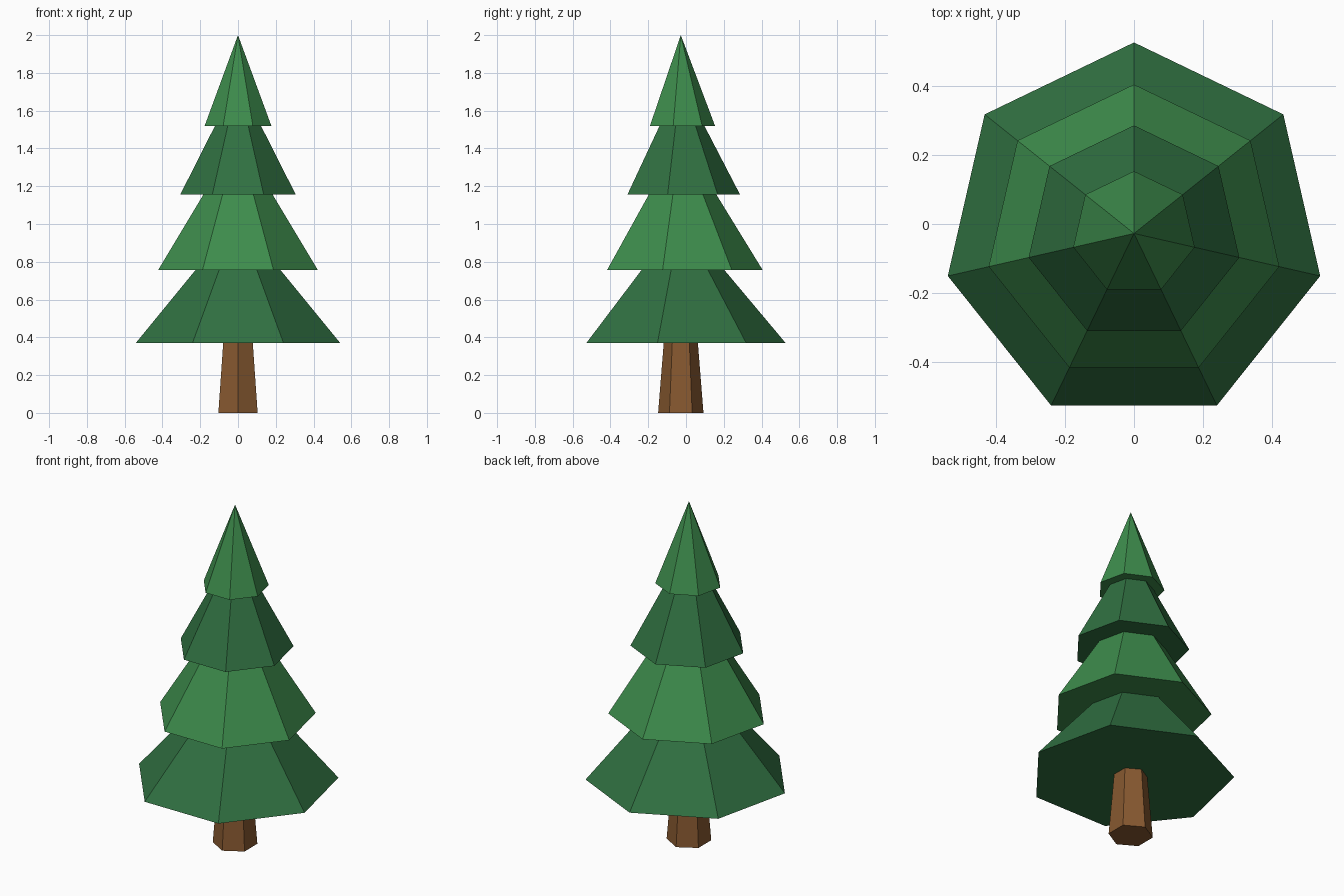
import bpy, bmesh, math

if "Cube" in bpy.data.objects:
    bpy.data.objects.remove(bpy.data.objects["Cube"])

CENTRE_Y = -0.0275  # puts the seven-sided outline centred on y = 0


def srgb(r, g, b):
    def lin(c):
        c /= 255
        return c / 12.92 if c <= 0.04045 else ((c + 0.055) / 1.055) ** 2.4
    return (lin(r), lin(g), lin(b), 1.0)


def material(name, rgb):
    m = bpy.data.materials.new(name)
    m.diffuse_color = srgb(*rgb)
    m.use_nodes = True
    m.node_tree.nodes["Principled BSDF"].inputs["Base Color"].default_value = m.diffuse_color
    return m


def frustum(name, sides, z0, r0, z1, r1, mat):
    """Closed flat-faced frustum (a pyramid if r1 is 0), one corner at +y."""
    bm = bmesh.new()

    def ring(z, r):
        return [bm.verts.new((r * math.sin(-2 * math.pi * i / sides),
                              CENTRE_Y + r * math.cos(2 * math.pi * i / sides), z))
                for i in range(sides)]

    low = ring(z0, r0)
    bm.faces.new(low[::-1])
    if r1 > 0:
        high = ring(z1, r1)
        bm.faces.new(high)
    else:
        high = [bm.verts.new((0, CENTRE_Y, z1))] * sides
    for i in range(sides):
        j = (i + 1) % sides
        corners = [low[i], low[j], high[j]]
        if r1 > 0:
            corners.append(high[i])
        bm.faces.new(corners)
    bmesh.ops.recalc_face_normals(bm, faces=bm.faces[:])
    mesh = bpy.data.meshes.new(name)
    bm.to_mesh(mesh)
    bm.free()
    mesh.materials.append(mat)
    obj = bpy.data.objects.new(name, mesh)
    bpy.context.collection.objects.link(obj)
    return obj


bark = material("bark_brown", (135, 89, 48))
dark = material("dark_green", (48, 112, 65))
light = material("light_green", (61, 140, 76))

# Tapered six-sided trunk, running slightly into the foliage
frustum("trunk", 6, 0.0, 0.12, 0.40, 0.088, bark)

# Foliage tiers: base height, base radius, top height, top radius
tiers = [
    (0.37, 0.555, 0.80, 0.194, dark),
    (0.757, 0.433, 1.20, 0.161, light),
    (1.155, 0.314, 1.56, 0.104, dark),
    (1.52, 0.181, 2.00, 0.0, light),
]
for n, (z0, r0, z1, r1, mat) in enumerate(tiers, 1):
    frustum(f"foliage_tier_{n}", 7, z0, r0, z1, r1, mat)
